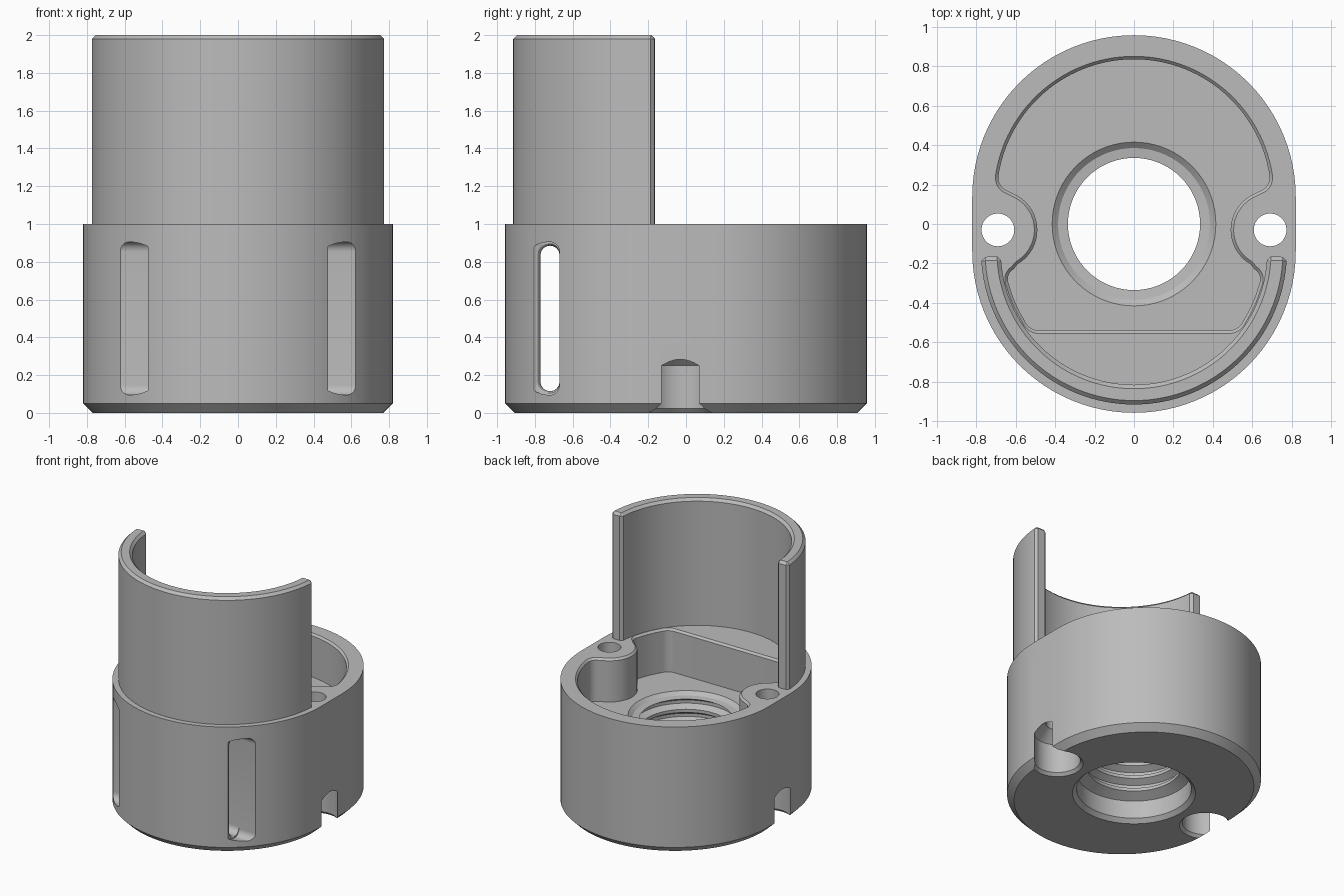
import bpy
import bmesh
from math import cos, sin, radians, pi

cube = bpy.data.objects.get("Cube")
if cube:
    bpy.data.objects.remove(cube, do_unlink=True)

grey = bpy.data.materials.new("satin grey")
grey.use_nodes = True
grey.diffuse_color = (0.5, 0.5, 0.5, 1)
grey.node_tree.nodes["Principled BSDF"].inputs["Base Color"].default_value = (0.5, 0.5, 0.5, 1)


def arc(cx, cy, r, a0, a1, n):
    """Points on an arc, angles in degrees."""
    angles = [radians(a0 + (a1 - a0) * i / n) for i in range(n + 1)]
    return [(cx + r * cos(a), cy + r * sin(a)) for a in angles]


def offset(outline, d):
    """Push a counterclockwise outline outward by d."""
    result = []
    for i, (x, y) in enumerate(outline):
        ax, ay = outline[i - 1]
        bx, by = outline[(i + 1) % len(outline)]
        tx, ty = bx - ax, by - ay
        length = (tx * tx + ty * ty) ** 0.5
        result.append((x + d * ty / length, y - d * tx / length))
    return result


def at_z(outline, z):
    return [(x, y, z) for x, y in outline]


def loft(name, sections):
    """Closed solid through matching cross-sections."""
    bm = bmesh.new()
    rings = [[bm.verts.new(p) for p in s] for s in sections]
    for low, high in zip(rings, rings[1:]):
        for i in range(len(low)):
            bm.faces.new((low[i - 1], low[i], high[i], high[i - 1]))
    bm.faces.new(rings[0][::-1])
    bm.faces.new(rings[-1])
    bmesh.ops.recalc_face_normals(bm, faces=bm.faces)
    mesh = bpy.data.meshes.new(name)
    bm.to_mesh(mesh)
    bm.free()
    mesh.materials.append(grey)
    obj = bpy.data.objects.new(name, mesh)
    bpy.context.collection.objects.link(obj)
    return obj


def lathe(name, cx, cy, profile, n=72):
    """Round solid from (radius, z) pairs."""
    return loft(name, [at_z(arc(cx, cy, r, 0, 360, n)[:-1], z) for r, z in profile])


def activate(obj):
    bpy.ops.object.select_all(action="DESELECT")
    obj.select_set(True)
    bpy.context.view_layer.objects.active = obj


def cut(obj, cutter):
    activate(obj)
    mod = obj.modifiers.new("cut", "BOOLEAN")
    mod.operation = "DIFFERENCE"
    mod.solver = "EXACT"
    mod.object = cutter
    bpy.ops.object.modifier_apply(modifier=mod.name)
    bpy.data.objects.remove(cutter, do_unlink=True)


# Housing: oblong block with a chamfered foot
def oblong(r):
    return arc(0, 0.137, r, 0, 180, 48) + arc(0, -0.137, r, 180, 360, 48)


housing = loft("housing", [at_z(oblong(0.77), 0), at_z(oblong(0.82), 0.05),
                           at_z(oblong(0.82), 1)])

# Cavity: round back, screw bosses at the sides, flat front, chamfered rim
half = (arc(0.48, -0.46, 0.08, -90, -33, 8)
        + arc(0, -0.14, 0.655, -31, -16, 5)
        + arc(0.58, -0.28, 0.06, -14, 60, 8)
        + arc(0.69, -0.03, 0.2, 240, 120, 20)
        + arc(0.618, 0.235, 0.07, -65, 8, 8)
        + arc(0, 0.14, 0.695, 10, 89, 30))
outline = half + [(-x, y) for x, y in reversed(half)]
cut(housing, loft("cavity_cutter", [at_z(outline, 0.66), at_z(outline, 0.985),
                                    at_z(offset(outline, 0.015), 1),
                                    at_z(offset(outline, 0.015), 1.1)]))

# Central bore: flared mouth, plain lead-in, thread grooves, top countersink
bore = [(0.44, -0.1), (0.44, 0), (0.41, 0.03), (0.41, 0.17), (0.335, 0.21)]
pitch = 0.105
for k in range(4):
    z = 0.21 + k * pitch
    bore += [(0.335, z + 0.025), (0.385, z + 0.05), (0.385, z + 0.075), (0.335, z + pitch)]
bore += [(0.385, 0.635), (0.415, 0.66), (0.415, 0.8)]
cut(housing, lathe("bore_cutter", 0, 0, bore))

# Screw holes with wide pockets that break through the side walls
for side in (-1, 1):
    cut(housing, lathe("screw_cutter", side * 0.69, -0.03,
                       [(0.185, -0.1), (0.185, 0), (0.164, 0.022), (0.164, 0.25),
                        (0.083, 0.33), (0.083, 1.1)], 48))


# Strap channel running side to side, with rounded mouths
def channel_section(x, grow):
    r = 0.05
    pts = arc(-0.72, 0.835, r, 0, 180, 16) + arc(-0.72, 0.165, r, 180, 360, 16)
    section = []
    for y, z in pts:
        front = max(0, (-0.72 - y) / r)
        up = (z - 0.5) / 0.385
        section.append((x, y - grow * front, z + 0.4 * grow * up))
    return section


mouth = [(0.445, 0), (0.462, 0.006), (0.472, 0.015), (0.476, 0.026), (0.477, 0.05), (1, 0.05)]
stations = [(-x, g) for x, g in reversed(mouth)] + mouth
cut(housing, loft("channel_cutter", [channel_section(x, g) for x, g in stations]))

# Tall curved shield standing on the front rim
a = 2
shield_outline = arc(0, -0.14, 0.775, 180 + a, 360 - a, 64) + arc(0, -0.14, 0.675, 360 - a, 180 + a, 64)
shield = loft("front_shield", [at_z(shield_outline, 0.95), at_z(shield_outline, 2)])
activate(shield)
bevel = shield.modifiers.new("chamfer", "BEVEL")
bevel.width = 0.02
bevel.segments = 1
bevel.limit_method = "ANGLE"
bevel.angle_limit = radians(50)
bpy.ops.object.modifier_apply(modifier=bevel.name)

# Smooth round walls, keep machined edges crisp
for obj in (housing, shield):
    activate(obj)
    bpy.ops.object.shade_smooth_by_angle(angle=pi / 7)
